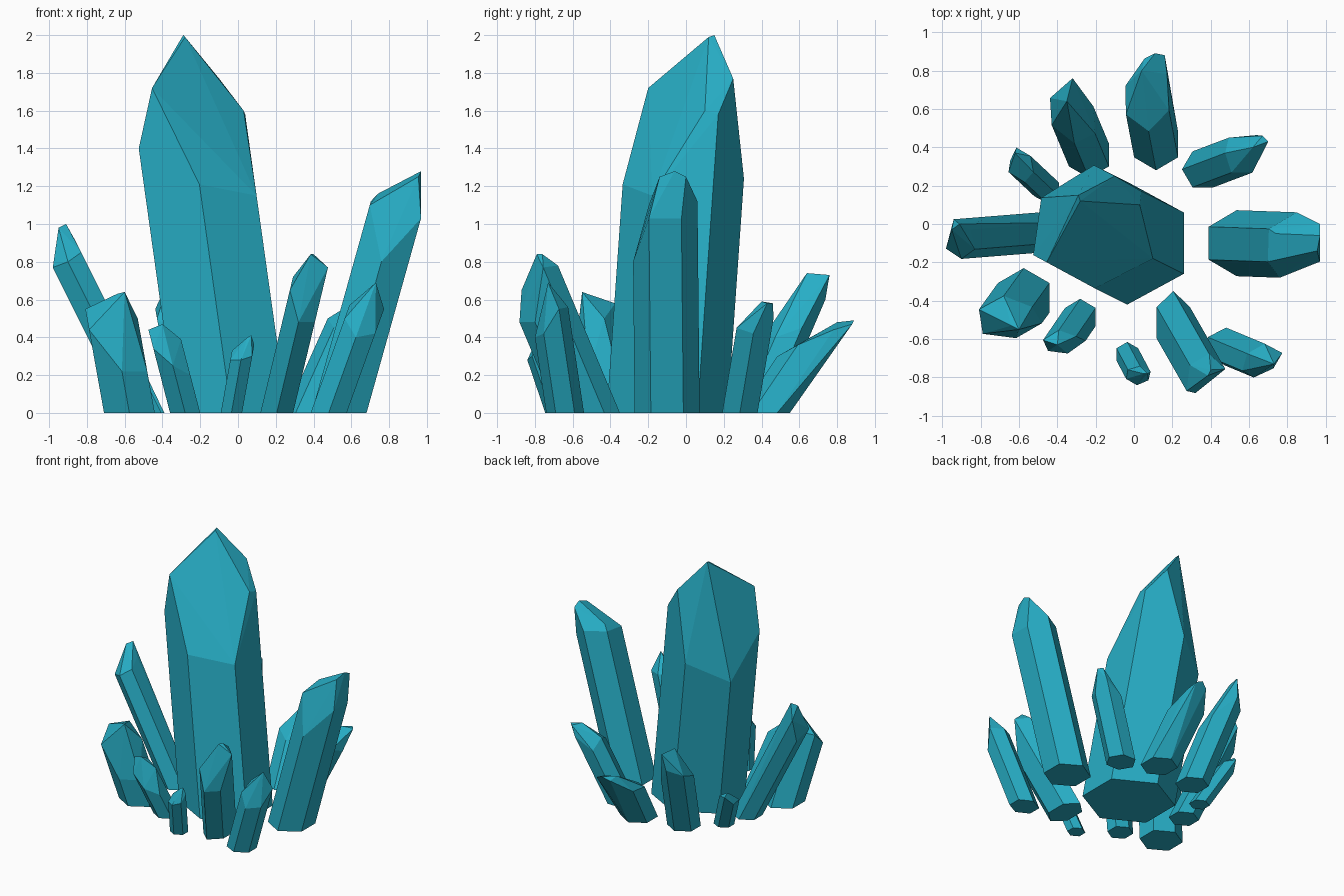
import bpy, bmesh, math

teal = bpy.data.materials.new("teal_crystal")
teal.diffuse_color = (0.02, 0.42, 0.56, 1)


def crystal(name, centre, radii, lean, heights, tips, rot=30):
    """Leaning six-sided prism; each edge ends at its own height, then facets meet at the tips."""
    bm = bmesh.new()
    for k, h in enumerate(heights):
        a = math.radians(rot + 60 * k)
        x = centre[0] + radii[0] * math.cos(a)
        y = centre[1] + radii[1] * math.sin(a)
        bm.verts.new((x, y, 0))
        bm.verts.new((x + lean[0] * h, y + lean[1] * h, h))
    for t in tips:
        bm.verts.new(t)
    hull = bmesh.ops.convex_hull(bm, input=bm.verts[:])
    loose = [v for v in bm.verts if not v.link_faces]
    bmesh.ops.delete(bm, geom=loose, context='VERTS')
    bmesh.ops.dissolve_limit(bm, angle_limit=math.radians(3),
                             verts=bm.verts[:], edges=bm.edges[:])
    bmesh.ops.recalc_face_normals(bm, faces=bm.faces[:])
    mesh = bpy.data.meshes.new(name)
    bm.to_mesh(mesh)
    bm.free()
    mesh.materials.append(teal)
    ob = bpy.data.objects.new(name, mesh)
    bpy.context.collection.objects.link(ob)
    return ob


# Tall central crystal
crystal("main_crystal", (-0.035, -0.1), (0.34, 0.32), (-0.14, 0.07),
        (1.58, 1.24, 1.1, 1.4, 1.21, 1.15),
        [(-0.455, -0.2, 1.72), (0.03, 0.1, 1.6), (-0.1, 0.25, 1.77),
         (-0.28, 0.12, 1.99), (-0.29, 0.15, 2.0)])

# Large crystals either side
crystal("right_crystal", (0.535, -0.1), (0.168, 0.172), (0.28, -0.01),
        (1.03, 1.12, 1.12, 1.1, 0.8, 1.03),
        [(0.97, -0.06, 1.28), (0.97, 0.0, 1.25), (0.955, -0.14, 1.25), (0.74, -0.05, 1.16)])
crystal("left_crystal", (-0.5, -0.045), (0.11, 0.105), (-0.5, -0.04),
        (0.9, 0.88, 0.7, 0.77, 0.8, 0.85),
        [(-0.91, 0.0, 1.0), (-0.95, -0.03, 0.98)])

# Crystals behind
crystal("back_crystal", (0.115, 0.415), (0.132, 0.135), (-0.13, 0.68),
        (0.44, 0.46, 0.35, 0.33, 0.3, 0.36),
        [(0.11, 0.89, 0.49), (0.16, 0.88, 0.47), (0.04, 0.8, 0.48)])
crystal("back_left_crystal", (-0.235, 0.36), (0.12, 0.12), (-0.18, 0.43),
        (0.45, 0.6, 0.55, 0.5, 0.42, 0.4),
        [(-0.35, 0.64, 0.74), (-0.32, 0.76, 0.73)])
crystal("back_right_crystal", (0.36, 0.285), (0.11, 0.108), (0.45, 0.17),
        (0.42, 0.5, 0.42, 0.5, 0.45, 0.45),
        [(0.7, 0.43, 0.58), (0.67, 0.46, 0.58), (0.62, 0.4, 0.59)], rot=0)
crystal("back_left_small_crystal", (-0.455, 0.18), (0.075, 0.07), (-0.48, 0.45),
        (0.31, 0.33, 0.26, 0.28, 0.24, 0.28),
        [(-0.62, 0.37, 0.36)])

# Crystals in front
crystal("front_right_crystal", (0.48, -0.64), (0.11, 0.1), (0.36, -0.15),
        (0.55, 0.56, 0.57, 0.5, 0.4, 0.42),
        [(0.73, -0.73, 0.69)])
crystal("front_crystal", (0.205, -0.515), (0.1, 0.165), (0.24, -0.42),
        (0.77, 0.78, 0.72, 0.65, 0.48, 0.48),
        [(0.4, -0.76, 0.84), (0.385, -0.79, 0.84)])
crystal("front_small_crystal", (-0.035, -0.68), (0.065, 0.065), (0.18, -0.34),
        (0.36, 0.37, 0.33, 0.28, 0.28, 0.3),
        [(0.07, -0.78, 0.41), (0.05, -0.78, 0.4)])
crystal("front_left_small_crystal", (-0.28, -0.485), (0.092, 0.095), (-0.26, -0.38),
        (0.39, 0.43, 0.44, 0.34, 0.25, 0.2),
        [(-0.4, -0.63, 0.47)])
crystal("front_left_crystal", (-0.575, -0.385), (0.155, 0.155), (-0.18, -0.25),
        (0.5, 0.58, 0.55, 0.44, 0.22, 0.22),
        [(-0.6, -0.55, 0.64), (-0.64, -0.53, 0.63)])
